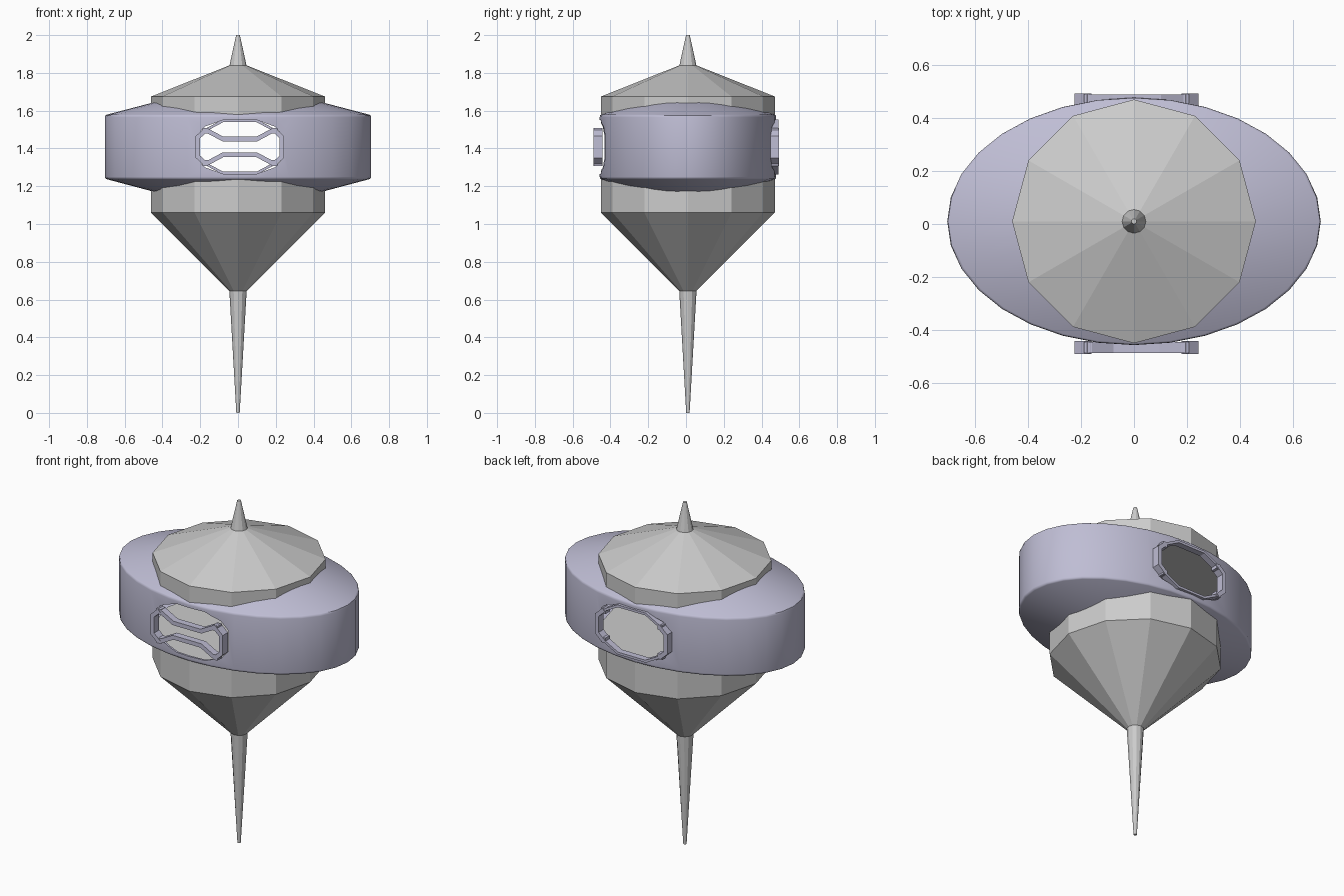
import bpy, bmesh
from math import cos, sin, tau
from mathutils import Vector

if "Cube" in bpy.data.objects:
    bpy.data.objects.remove(bpy.data.objects["Cube"])

CY = 0.01      # shared centre of the hull in y
WX = 0.01      # window centre in x
WZ = 1.408     # window centre in z

violet = bpy.data.materials.new("violet_metal")
violet.diffuse_color = (0.52, 0.51, 0.66, 1)
violet.use_nodes = True
violet.node_tree.nodes["Principled BSDF"].inputs["Base Color"].default_value = violet.diffuse_color


def finish(name, bm, mat=None):
    bmesh.ops.recalc_face_normals(bm, faces=bm.faces)
    me = bpy.data.meshes.new(name)
    bm.to_mesh(me)
    bm.free()
    ob = bpy.data.objects.new(name, me)
    bpy.context.collection.objects.link(ob)
    if mat:
        me.materials.append(mat)
    return ob


def revolve(name, profile, n, sx=1, sy=1, closed=False, mat=None):
    """Spin (radius, z) points about the hull axis, optionally elliptical."""
    bm = bmesh.new()
    rings = [[bm.verts.new((r * sx * cos(tau * i / n), CY + r * sy * sin(tau * i / n), z))
              for i in range(n)] for r, z in profile]
    pairs = list(zip(rings, rings[1:]))
    if closed:
        pairs.append((rings[-1], rings[0]))
    else:
        bm.faces.new(rings[0])
        bm.faces.new(rings[-1])
    for a, b in pairs:
        for i in range(n):
            j = (i + 1) % n
            bm.faces.new((a[i], a[j], b[j], b[i]))
    return finish(name, bm, mat)


def prism(name, outline, y0, y1, mat=None):
    """Extrude an (x, z) outline along y."""
    bm = bmesh.new()
    face = bm.faces.new([bm.verts.new((x, y0, z)) for x, z in outline])
    ext = bmesh.ops.extrude_face_region(bm, geom=[face])["geom"]
    bmesh.ops.translate(bm, vec=(0, y1 - y0, 0),
                        verts=[v for v in ext if isinstance(v, bmesh.types.BMVert)])
    return finish(name, bm, mat)


def bar(name, path, half, y0, y1):
    """Flat bent bar following an (x, z) path around the window centre."""
    pts = [Vector((WX + x, WZ + z)) for x, z in path]
    left, right = [], []
    for i, p in enumerate(pts):
        d0 = (p - pts[i - 1]).normalized() if i else None
        d1 = (pts[i + 1] - p).normalized() if i < len(pts) - 1 else None
        d = ((d0 or d1) + (d1 or d0)).normalized()
        k = half / d.dot(d1 or d0)
        off = Vector((-d.y, d.x)) * k
        left.append(p + off)
        right.append(p - off)
    return prism(name, left + right[::-1], y0, y1, violet)


# Grey hull: lower cone drum and upper roof drum, 12-sided
revolve("lower_hull", [(0.045, 0.645), (0.46, 1.06), (0.46, 1.255)], 12)
revolve("upper_hull", [(0.46, 1.56), (0.46, 1.675), (0.045, 1.84)], 12)

# Needles at both ends
revolve("lower_needle", [(0.009, 0), (0.046, 0.65)], 12)
revolve("top_spire", [(0.046, 1.835), (0.01, 2.0)], 12)

# Elliptical hollow ring with softened rims
ring = revolve("habitat_ring", [
    (0.60, 1.65), (0.985, 1.579), (0.996, 1.575), (1, 1.565),
    (1, 1.25), (0.996, 1.241), (0.985, 1.237), (0.60, 1.165),
    (0.60, 1.18), (0.975, 1.252), (0.975, 1.564), (0.60, 1.635)],
    32, 0.705, 0.467, closed=True, mat=violet)

# Window openings through front and back of the ring
quarter = [(0.09, 0.142), (0.185, 0.108), (0.228, 0.06)]
half_out = quarter + [(x, -z) for x, z in quarter[::-1]]
outline = half_out + [(-x, z) for x, z in half_out[::-1]]
cutter = prism("window_cutter", [(WX + x, WZ + z) for x, z in outline], -0.8, 0.8)
cutter.hide_render = True
mod = ring.modifiers.new("windows", "BOOLEAN")
mod.operation, mod.solver, mod.object = "DIFFERENCE", "EXACT", cutter
bpy.context.view_layer.objects.active = ring
ring.select_set(True)
bpy.ops.object.modifier_apply(modifier=mod.name)
bpy.data.objects.remove(cutter, do_unlink=True)
bpy.ops.object.shade_smooth_by_angle(angle=0.8)

# Window frames: end brackets, corner knobs and bent rails
for side, y0, y1 in (("front", -0.49, -0.442), ("back", 0.447, 0.493)):
    for sx, lr in ((-1, "left"), (1, "right")):
        bar(f"{side}_{lr}_bracket", [(sx * 0.178, 0.092), (sx * 0.222, 0.052),
                                     (sx * 0.222, -0.052), (sx * 0.178, -0.092)],
            0.012, y0, y1)
        for sz, ud in ((-1, "lower"), (1, "upper")):
            x, z = WX + sx * 0.183, WZ + sz * 0.085
            prism(f"{side}_{lr}_{ud}_knob",
                  [(x - .015, z - .015), (x + .015, z - .015),
                   (x + .015, z + .015), (x - .015, z + .015)], y0 + .003, y1 - .003, violet)
    # Front rails bend inwards, back rails bend outwards
    zmid, w = (0.042, 0.012) if side == "front" else (0.138, 0.007)
    for sz, ud in ((-1, "lower"), (1, "upper")):
        bar(f"{side}_{ud}_rail", [(-0.18, sz * 0.09), (-0.09, sz * zmid),
                                  (0.09, sz * zmid), (0.18, sz * 0.09)],
            w, y0 + .004, y1 - .004)
